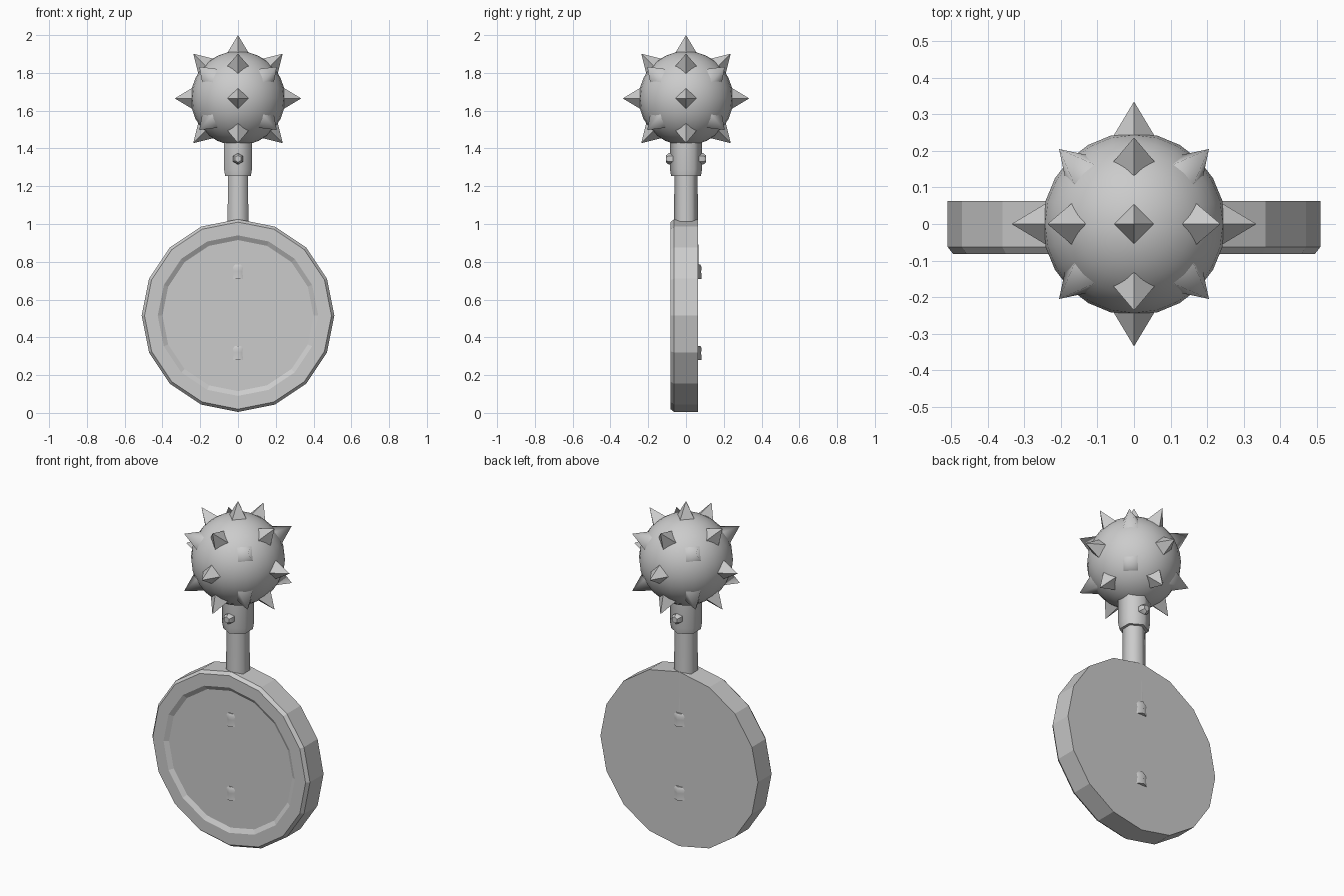
import bpy, bmesh
from math import pi, radians, cos, sin
from mathutils import Matrix, Vector

if "Cube" in bpy.data.objects:
    bpy.data.objects.remove(bpy.data.objects["Cube"])


def lathe(name, profile, sides, matrix=Matrix(), start=0.0, smooth=None):
    """Closed solid turned about local z from (radius, height) points."""
    bm = bmesh.new()
    rings = []
    for r, h in profile:
        rings.append([bm.verts.new((r * cos(start + 2 * pi * i / sides),
                                    r * sin(start + 2 * pi * i / sides), h))
                      for i in range(sides)])
    for a, b in zip(rings, rings[1:]):
        for i in range(sides):
            j = (i + 1) % sides
            bm.faces.new((a[i], a[j], b[j], b[i]))
    bm.faces.new(rings[0][::-1])
    bm.faces.new(rings[-1])
    bm.transform(matrix)
    bmesh.ops.recalc_face_normals(bm, faces=bm.faces[:])
    return finish(name, bm, smooth)


def finish(name, bm, smooth=None):
    mesh = bpy.data.meshes.new(name)
    bm.to_mesh(mesh)
    bm.free()
    ob = bpy.data.objects.new(name, mesh)
    bpy.context.collection.objects.link(ob)
    if smooth is not None:
        bpy.ops.object.select_all(action='DESELECT')
        ob.select_set(True)
        bpy.context.view_layer.objects.active = ob
        bpy.ops.object.shade_smooth_by_angle(angle=radians(smooth))
    return ob


# Round shield: flat back, raised bevelled rim, shallow recess (local z -> -y)
to_front = Matrix.Translation((0, 0, 0.515)) @ Matrix.Rotation(pi / 2, 4, 'X')
lathe("shield", [(0.51, -0.063), (0.51, 0.063), (0.495, 0.082), (0.425, 0.082),
                 (0.40, 0.067)], 16, to_front)

# Hexagonal shaft, with corners on +y and -y
lathe("shaft", [(0.0665, 0.78), (0.064, 0.95), (0.061, 1.30)], 6,
      start=pi / 2, smooth=65)

# Ribbed grip running behind the shield
grip = [(0.0645 if i % 2 else 0.061, 0.33 + 0.4 * i / 18) for i in range(19)]
lathe("grip", grip, 6, start=pi / 2, smooth=65)

# Clamps at both ends of the grip
for label, z in (("upper", 0.71), ("lower", 0.28)):
    lathe(label + "_clamp", [(0.083, z), (0.080, z + 0.04), (0.083, z + 0.06),
                             (0.076, z + 0.075)], 6, start=pi / 2, smooth=65)

# Collar below the head
lathe("collar", [(0.079, 1.255), (0.085, 1.29), (0.085, 1.45)], 6,
      start=pi / 2, smooth=65)

# Bolts on the front and back of the collar
for label, turn in (("front", pi / 2), ("back", -pi / 2)):
    m = Matrix.Translation((0, 0, 1.345)) @ Matrix.Rotation(turn, 4, 'X')
    lathe(label + "_bolt", [(0.03, 0.06), (0.03, 0.092), (0.018, 0.106)], 6,
          m, start=pi / 2, smooth=40)

# Ball head
centre = Matrix.Translation((0, 0, 1.665))
bm = bmesh.new()
bmesh.ops.create_uvsphere(bm, u_segments=24, v_segments=14, radius=0.25,
                          matrix=centre)
finish("ball_head", bm, 180)


# Four-sided spikes
def spikes(name, directions, roll, smooth):
    bm = bmesh.new()
    for az, el in directions:
        m = (centre @ Matrix.Rotation(radians(az), 4, 'Z')
             @ Matrix.Rotation(radians(90 - el), 4, 'Y')
             @ Matrix.Translation((0, 0, 0.2675))
             @ Matrix.Rotation(roll, 4, 'Z'))
        bmesh.ops.create_cone(bm, cap_ends=True, segments=4, radius1=0.081,
                              radius2=0, depth=0.135, matrix=m)
    finish(name, bm, smooth)


straight = [(az, el) for az in (0, 90, 180, 270) for el in (-45, 0, 45)]
straight += [(0, 90), (0, -90)]
diagonal = [(az, el) for az in (45, 135, 225, 315) for el in (-30, 30)]
spikes("straight_spikes", straight, 0, None)
spikes("diagonal_spikes", diagonal, pi / 4, 85)
